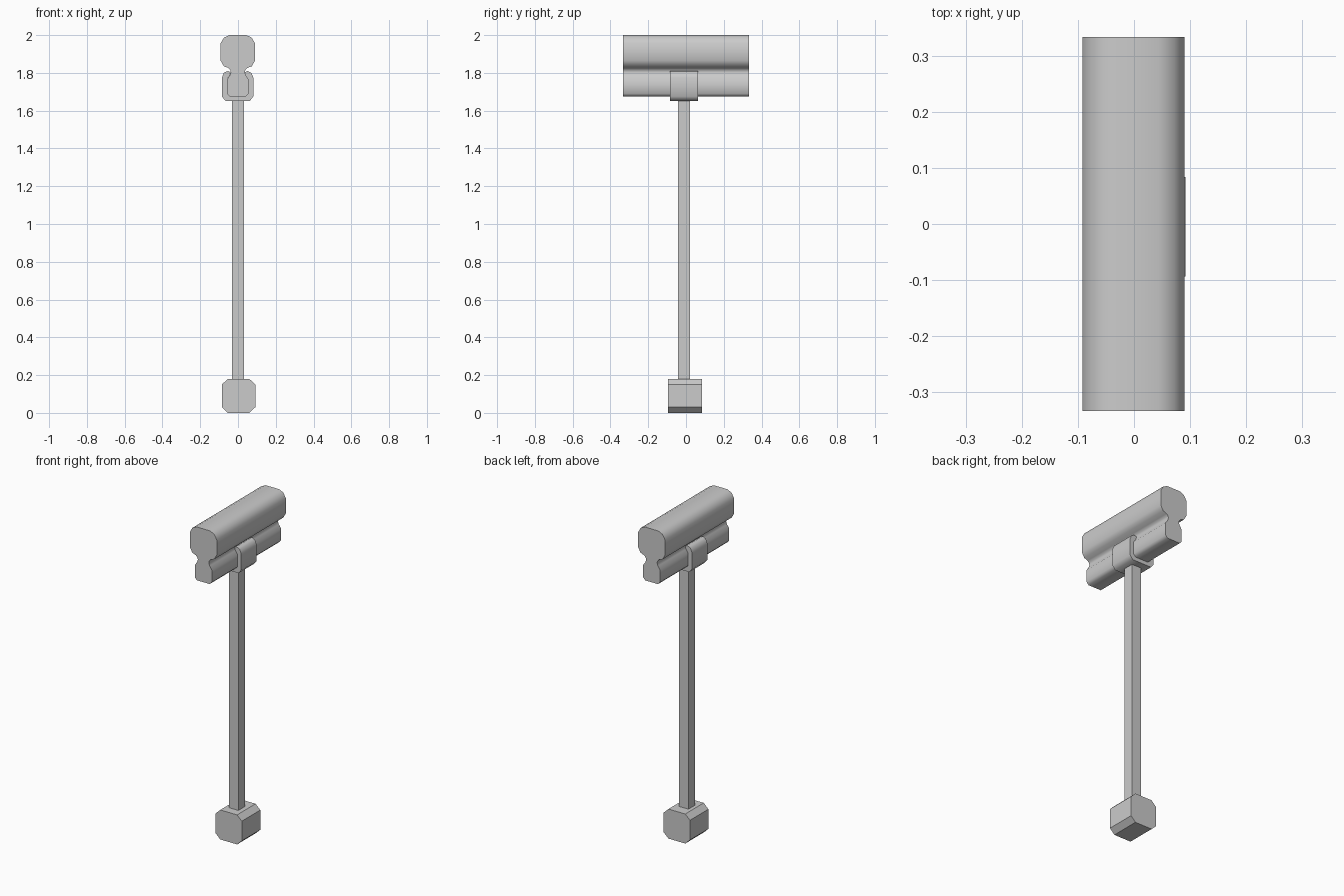
import bpy, bmesh

if "Cube" in bpy.data.objects:
    bpy.data.objects.remove(bpy.data.objects["Cube"])


def extrude_profile(name, half, y0, y1, cx=0.0, inner=None, smooth=None):
    """Mirror a right-hand half profile (x, z) and extrude it along y.
    With an inner half profile the result is an open channel."""
    pts = list(half) + [(-x, z) for x, z in reversed(half)]
    if inner:
        pts += [(-x, z) for x, z in inner] + list(reversed(inner))
    bm = bmesh.new()
    face = bm.faces.new([bm.verts.new((x + cx, y0, z)) for x, z in pts])
    res = bmesh.ops.extrude_face_region(bm, geom=[face])
    moved = [g for g in res["geom"] if isinstance(g, bmesh.types.BMVert)]
    bmesh.ops.translate(bm, verts=moved, vec=(0, y1 - y0, 0))
    bmesh.ops.recalc_face_normals(bm, faces=bm.faces)
    mesh = bpy.data.meshes.new(name)
    bm.to_mesh(mesh)
    bm.free()
    ob = bpy.data.objects.new(name, mesh)
    bpy.context.collection.objects.link(ob)
    if smooth:
        bpy.ops.object.select_all(action='DESELECT')
        ob.select_set(True)
        bpy.context.view_layer.objects.active = ob
        bpy.ops.object.shade_smooth_by_angle(angle=smooth)
    return ob


# hammer head: wide upper block, pinched waist, small lower rail
rail = [(0.037, 1.803), (0.043, 1.785), (0.057, 1.765), (0.057, 1.69), (0.043, 1.675)]
block = [(0.045, 2.0), (0.073, 1.987), (0.091, 1.957), (0.091, 1.865),
         (0.074, 1.835), (0.05, 1.826), (0.04, 1.815)]
extrude_profile("head", block + rail, -0.333, 0.333, cx=-0.001, smooth=1.0)

# clip wrapping the lower rail
clip = [(0.052, 1.81), (0.073, 1.80), (0.083, 1.775), (0.083, 1.675), (0.065, 1.652)]
extrude_profile("clip", clip, -0.085, 0.064, cx=-0.002, inner=rail[::-1][::-1], smooth=1.0)

# square handle
extrude_profile("handle", [(0.032, 1.655), (0.032, 0.17)], -0.042, 0.022)

# chamfered pommel
pommel = [(0.057, 0.18), (0.0885, 0.15), (0.0885, 0.03), (0.057, 0.0)]
extrude_profile("pommel", pommel, -0.094, 0.084, cx=0.003)
